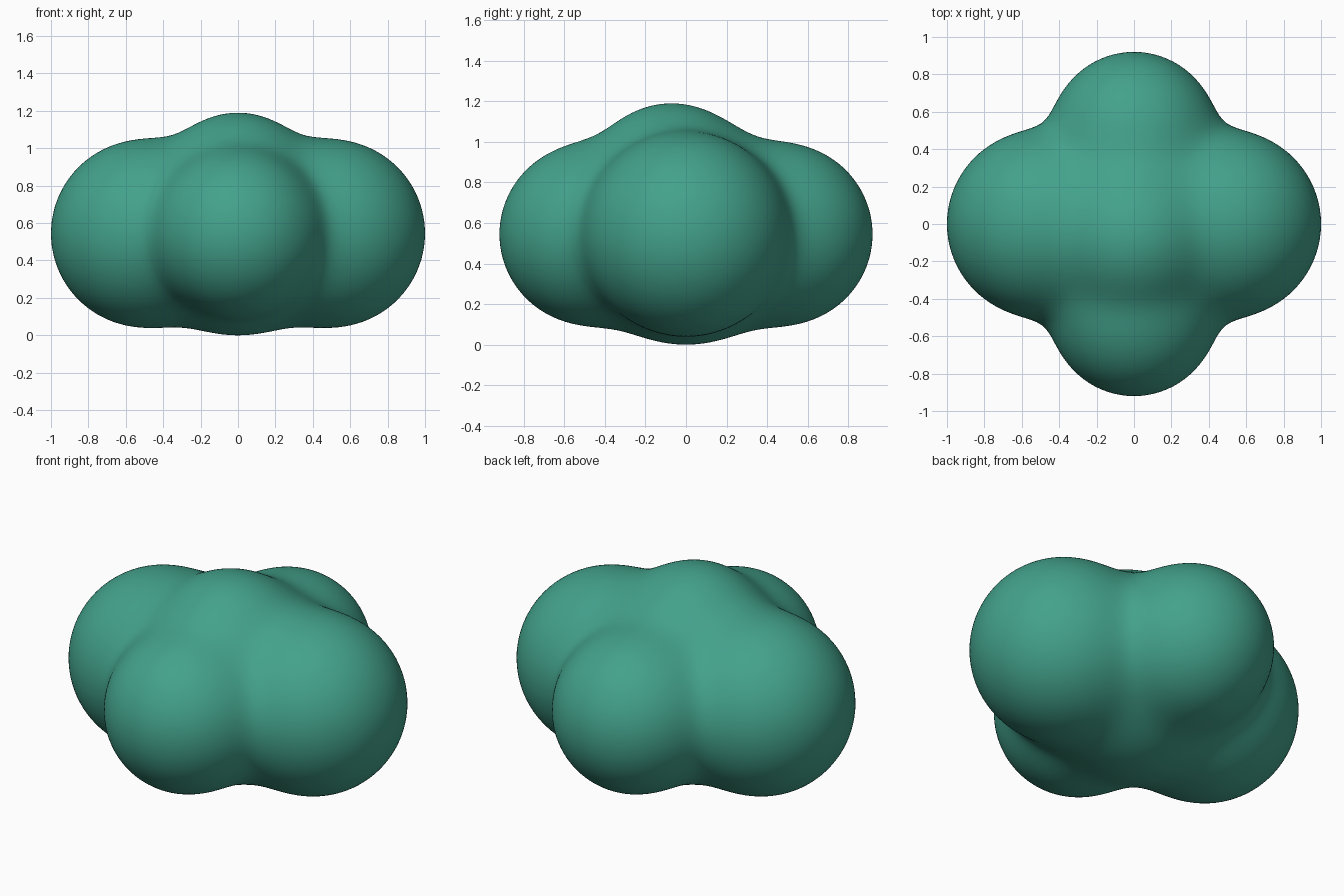
import bpy, bmesh, math
from mathutils import Vector

if "Cube" in bpy.data.objects:
    bpy.data.objects.remove(bpy.data.objects["Cube"])

# Lobes of the blob: centre and radius
CORE = Vector((0, 0, 0.545))
LOBES = [(CORE, 0.54), (Vector((0, -0.08, 0.81)), 0.367)]      # core, crown
for s in (-1, 1):
    LOBES.append((Vector((0.5 * s, 0, 0.545)), 0.5))           # side lobes
    LOBES.append((Vector((0, 0.475 * s, 0.545)), 0.445))       # front and back lobes
BLEND = 16                                                     # higher = tighter creases


def inside(p):
    """True while p lies within the smoothly merged lobes."""
    return sum(math.exp(-BLEND * ((p - c).length - r)) for c, r in LOBES) > 1


def surface_point(direction):
    """Bisect along a ray from the core to the blended surface."""
    near, far = 0.2, 1.3
    for _ in range(20):
        mid = (near + far) / 2
        if inside(CORE + direction * mid):
            near = mid
        else:
            far = mid
    return CORE + direction * near


# Merged blob: a fine ball pushed out onto the blended surface
bm = bmesh.new()
bmesh.ops.create_icosphere(bm, subdivisions=6, radius=1)
for v in bm.verts:
    v.co = surface_point(v.co.normalized())
low = min(v.co.z for v in bm.verts)
for v in bm.verts:
    v.co.z -= low                                              # rest on the ground
for f in bm.faces:
    f.smooth = True
mesh = bpy.data.meshes.new("blob")
bm.to_mesh(mesh)
bm.free()

# Single green colour
green = bpy.data.materials.new("sea_green")
green.diffuse_color = (0.056, 0.36, 0.26, 1)
green.use_nodes = True
green.node_tree.nodes["Principled BSDF"].inputs["Base Color"].default_value = green.diffuse_color
mesh.materials.append(green)
blob = bpy.data.objects.new("lobed_blob", mesh)
bpy.context.collection.objects.link(blob)
